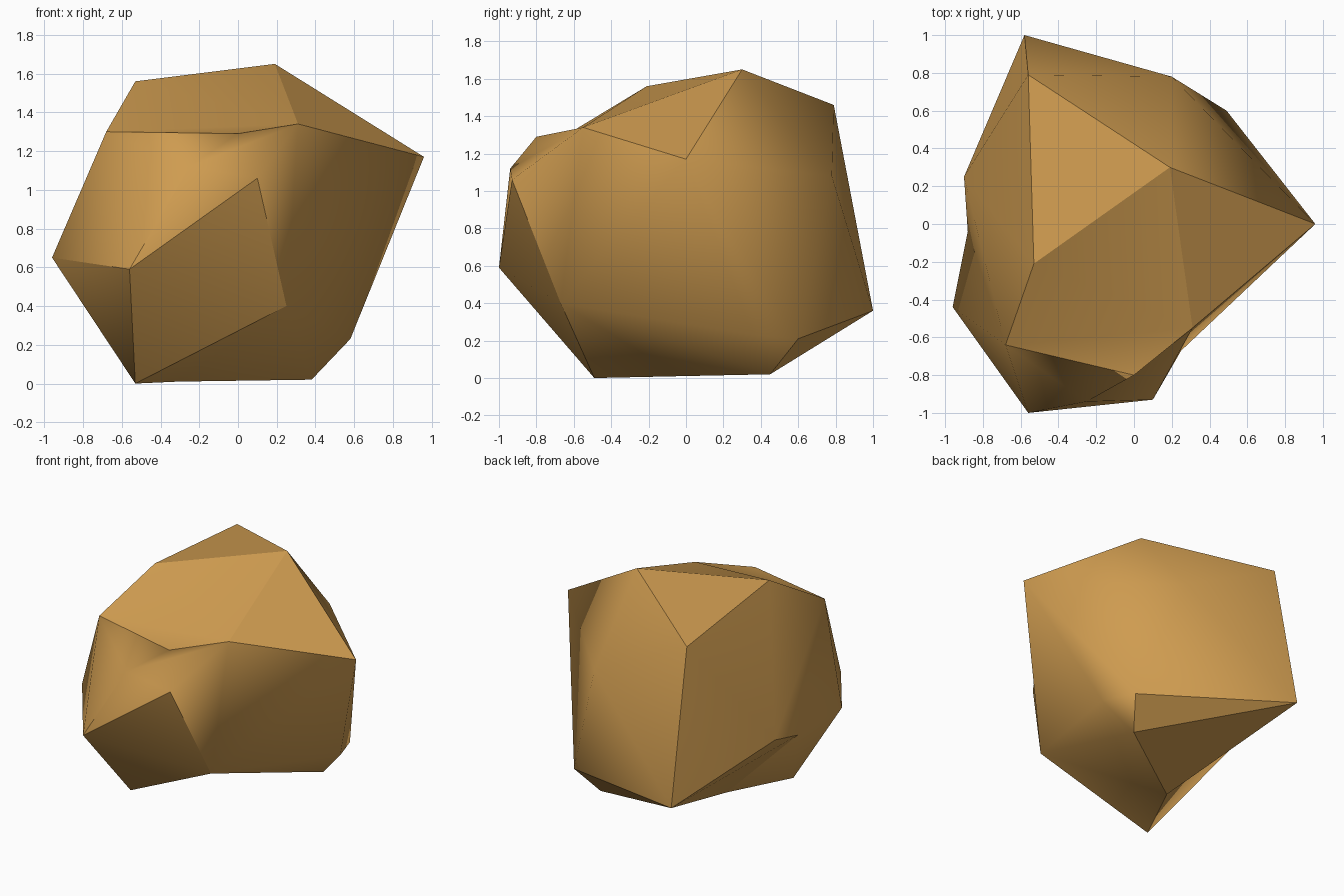
import bpy
import bmesh
from mathutils import Vector

if "Cube" in bpy.data.objects:
    bpy.data.objects.remove(bpy.data.objects["Cube"])

# Corner points of the boulder
corners = {
    # crown
    "A": (0.19, 0.30, 1.65), "B": (-0.53, -0.21, 1.56), "E": (-0.56, 0.79, 1.46),
    "D": (0.31, -0.55, 1.34), "O": (-0.68, -0.64, 1.30), "T": (0.0, -0.80, 1.29),
    # middle
    "C": (0.96, 0.0, 1.17), "Q": (-0.25, -0.94, 1.12), "M": (0.10, -0.93, 1.06),
    "G": (0.20, 0.78, 1.08), "N": (-0.96, -0.44, 0.65), "R": (-0.90, 0.25, 0.66),
    "S": (-0.88, -0.04, 0.58), "L": (-0.56, -1.0, 0.59), "J": (0.25, -0.67, 0.40),
    # foot
    "F": (-0.58, 1.0, 0.36), "P": (0.58, 0.36, 0.23), "H": (0.49, 0.60, 0.21),
    "I": (0.38, 0.45, 0.02), "U": (-0.31, -0.03, 0.01), "K": (-0.53, -0.49, 0.0),
}

# Points in hollows are pushed out while the skin is made, then moved back
push = {"D": (0.12, -0.10, 0.15), "J": (0.10, -0.08, 0), "R": (-0.15, 0, 0),
        "S": (-0.20, 0, -0.05), "U": (0, 0, -0.20)}

# Hard creases; all other edges are smooth
creases = "AB AC AD AE BE BO CD EF FR RS FH HI FI IU UF UK US KL KJ LM LN LQ MJ OT TD".split()

bm = bmesh.new()
verts = {}
for name, co in corners.items():
    verts[name] = bm.verts.new(Vector(co) + Vector(push.get(name, (0, 0, 0))))

# Skin over the points
bmesh.ops.convex_hull(bm, input=list(bm.verts))
loose = [v for v in bm.verts if not v.link_faces]
if loose:
    bmesh.ops.delete(bm, geom=loose, context='VERTS')
for name, v in verts.items():
    if v.is_valid:
        v.co = corners[name]

bmesh.ops.recalc_face_normals(bm, faces=list(bm.faces))
for f in bm.faces:
    f.smooth = True
for a, b in creases:
    if verts[a].is_valid and verts[b].is_valid:
        edge = bm.edges.get((verts[a], verts[b]))
        if edge:
            edge.smooth = False

# Boulder object
mesh = bpy.data.meshes.new("boulder")
bm.to_mesh(mesh)
bm.free()
stone = bpy.data.materials.new("tan stone")
stone.diffuse_color = (0.62, 0.33, 0.08, 1)
stone.use_nodes = True
stone.node_tree.nodes["Principled BSDF"].inputs["Base Color"].default_value = stone.diffuse_color
mesh.materials.append(stone)
bpy.context.collection.objects.link(bpy.data.objects.new("boulder", mesh))
